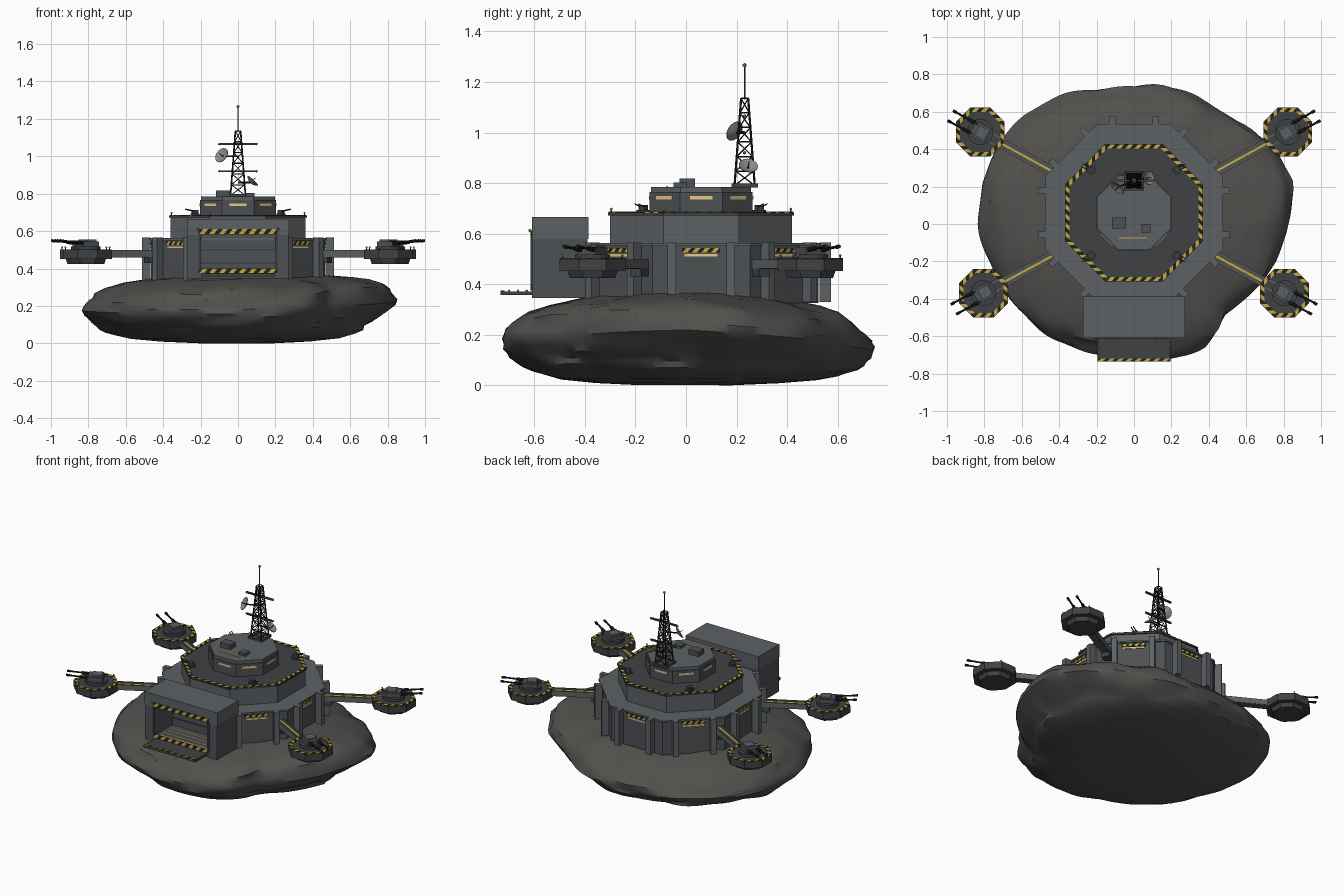
import bpy, bmesh, math
from mathutils import Vector as V, Matrix as M, noise

if "Cube" in bpy.data.objects:
    bpy.data.objects.remove(bpy.data.objects["Cube"])

def mat(name, c):
    m = bpy.data.materials.new(name)
    m.diffuse_color = (*c, 1)
    m.use_nodes = True
    m.node_tree.nodes["Principled BSDF"].inputs["Base Color"].default_value = m.diffuse_color
    return m
WALL = mat("wall", (.075, .082, .09))
LIGHT = mat("light_plate", (.11, .12, .128))
DARK = mat("dark_metal", (.05, .053, .057))
BLACK = mat("black", (.015, .015, .016))
YEL = mat("yellow", (.55, .4, .05))
GLOW = mat("window", (.8, .58, .25))
ROCK = mat("rock", (.085, .08, .074))
DISH = mat("dish", (.25, .25, .25))

parts = {}
def part(name, m):
    """Fetch or start the mesh of a named part."""
    return parts.setdefault(name, (bmesh.new(), m))[0]

def box(bm, c, size, ang=0):
    bmesh.ops.create_cube(bm, size=1, matrix=M.Translation(c) @ M.Rotation(ang, 4, 'Z') @ M.Diagonal((*size, 1)))

def octa(bm, c, ap, z0, z1, ap2=None):
    k = 1 / math.cos(math.pi / 8)
    bmesh.ops.create_cone(bm, cap_ends=True, segments=8, radius1=ap * k, radius2=(ap2 or ap) * k, depth=z1 - z0,
                          matrix=M.Translation((c[0], c[1], (z0 + z1) / 2)) @ M.Rotation(math.pi / 8, 4, 'Z'))

def tube(bm, a, b, r, n=6, r2=None):
    a, b = V(a), V(b)
    d = b - a
    bmesh.ops.create_cone(bm, cap_ends=True, segments=n, radius1=r, radius2=r2 or r, depth=d.length,
                          matrix=M.Translation((a + b) / 2) @ d.to_track_quat('Z', 'Y').to_matrix().to_4x4())

def ball(bm, c, r):
    bmesh.ops.create_icosphere(bm, subdivisions=1, radius=r, matrix=M.Translation(c))

def slab(bm, pts, off):
    lo = [bm.verts.new(p) for p in pts]
    hi = [bm.verts.new(p + off) for p in pts]
    bm.faces.new(lo[::-1])
    bm.faces.new(hi)
    for i in range(4):
        bm.faces.new((lo[i], lo[i - 3], hi[i - 3], hi[i]))

def stripes(name, p, q, w, nrm, pitch=.05):
    """Black strip carrying slanted yellow bars."""
    p, q, nrm = V(p), V(q), V(nrm)
    L = (q - p).length
    d = (q - p) / L
    s = nrm.cross(d) * w / 2
    slab(part(name + "_backing", BLACK), [p - s, q - s, q + s, p + s], nrm * .003)
    n = max(2, round(L / pitch))
    st = L / n
    for k in range(n):
        a, b, t = p + d * st * (k + .05), p + d * st * (k + .55), d * st * .4
        slab(part(name + "_bars", YEL), [a - s, b - s, b + s + t, a + s + t], nrm * .0045)

def stripe_ring(name, c, ap, w, z):
    r = (ap - w / 2) / math.cos(math.pi / 8)
    pt = [V((c[0] + r * math.cos(a), c[1] + r * math.sin(a), z)) for a in [math.pi / 8 + k * math.pi / 4 for k in range(8)]]
    for k in range(8):
        stripes(name, pt[k - 1], pt[k], w, (0, 0, 1))
        if k % 2:
            tube(part(name + "_posts", DARK), pt[k], pt[k] + V((0, 0, .012)), .003)
            ball(part(name + "_beacons", YEL), pt[k] + V((0, 0, .015)), .006)

# asteroid: measured outline lofted through a flattened profile, undercut and roughened with layered noise
radii = [.82, .86, .84, .78, .765, .75, .74, .745, .79, .825, .835, .845, .82, .79, .775, .755, .73, .715,
         .715, .745, .75, .70, .735, .785]
prof = [(.3, .366), (.5, .362), (.63, .348), (.75, .33), (.86, .306), (.92, .285), (.96, .26), (.985, .235), (1, .205),
        (1, .18), (.99, .155), (.97, .125), (.945, .105), (.91, .085), (.86, .065), (.8, .05), (.7, .03), (.5, .015), (.25, .006)]
bm = part("asteroid", ROCK)
N, rings = 120, []
for s, z in prof:
    ring = []
    for i in range(N):
        f = i * 24 / N
        k, f = int(f), f % 1
        r = radii[k] * (1 - f) + radii[(k + 1) % 24] * f
        a = 2 * math.pi * i / N
        x, y = math.cos(a), math.sin(a)
        e = noise.noise(V((x * 2, y * 2, z * 14))) * .05 + noise.noise(V((x * 3.5, y * 3.5, z * 45))) * .05
        under = max(0, min(1, (.19 - z) / .1))
        cut = .08 * max(0, -math.sin(2 * a)) + .05 * max(0, math.sin(2 * a)) + .08 * max(0, x) ** 3
        if y < 0 and x > 0:
            cut *= .6
        r *= s * (1 + e * s * s * (.5 if .15 < z < .25 else 1)) * (1 - cut * under)
        low = min(1, z / .2) * s * s
        dz = noise.noise(V((x * r * 5, y * r * 5, 3))) * .02 * s * (z > .25)
        ring.append(bm.verts.new((x * r, y * r, z + dz + low * (.05 * max(x, 0) - .055 * max(y, 0) - .02 * max(-y, 0)))))
    rings.append(ring)
for A, B in zip(rings, rings[1:]):
    for i in range(N):
        bm.faces.new((A[i - 1], B[i - 1], B[i], A[i]))
bm.faces.new(rings[0])
bm.faces.new(rings[-1][::-1])

# octagonal fortress tiers
C = (0, .06)
octa(part("lower_tier", WALL), C, .465, .325, .55)
octa(part("lower_ledge", LIGHT), C, .475, .55, .562)
octa(part("middle_tier", LIGHT), C, .36, .56, .675)
octa(part("middle_deck", DARK), C, .368, .672, .682)
octa(part("upper_tier", WALL), C, .204, .68, .765)
octa(part("upper_roof", LIGHT), C, .198, .765, .785)
stripe_ring("deck_hazard", C, .366, .022, .682)

# pillars, windows and warning strips on each face
for k in range(8):
    a = k * math.pi / 4
    d, t = V((math.cos(a), math.sin(a), 0)), V((-math.sin(a), math.cos(a), 0))
    o = V((*C, 0))
    box(part("upper_windows", GLOW), o + d * .204 + V((0, 0, .742)), (.006, .09, .013), a)
    if k == 6:
        continue
    for sg in (-1, 1):
        box(part("wall_pillars", LIGHT), o + d * .491 + t * sg * .117 + V((0, 0, .447)), (.046, .034, .235), a)
    box(part("lower_windows", GLOW), o + d * .466 + V((0, 0, .514)), (.006, .13, .009), a)
    p = o + d * .465 + V((0, 0, .535))
    stripes("wall_hazard", p - t * .075, p + t * .075, .018, d, .035)

# hangar with open front bay
bm = part("hangar_shell", WALL)
for sg in (-1, 1):
    box(bm, (sg * .2375, -.5, .4625), (.065, .22, .235))
box(bm, (0, -.5, .365), (.42, .22, .035))
box(bm, (0, -.4, .48), (.42, .02, .2))
box(part("hangar_roof", LIGHT), (0, -.4975, .6225), (.545, .225, .087))
stripes("hangar_hazard", (-.21, -.61, .597), (.21, -.61, .597), .026, (0, -1, 0))
stripes("hangar_hazard", (-.21, -.61, .388), (.21, -.61, .388), .026, (0, -1, 0))
for sg in (-1, 1):
    box(part("hangar_frame", DARK), (sg * .207, -.611, .49), (.014, .008, .19))
    ball(part("hangar_lamps", YEL), (sg * .215, -.618, .612), .007)
for y in (-.58, -.54, -.5, -.46):
    box(part("bay_floor_lines", GLOW), (0, y, .384), (.36, .006, .003))
for z in (.43, .5):
    box(part("bay_wall_lines", DARK), (0, -.411, z), (.4, .006, .01))
box(part("landing_pad", DARK), (0, -.672, .364), (.39, .125, .014))
stripes("pad_hazard", (-.195, -.726, .371), (.195, -.726, .371), .016, (0, 0, 1))
for x in (-.188, .188):
    for y in (-.7, -.665, -.63):
        ball(part("pad_lamps", YEL), (x, y, .374), .005)

# four arms with gun platforms
for sx in (-1, 1):
    for px, py, ax, ay in ((.822, .492, .38, .25), (.805, -.37, .38, -.14)):
        P, A = V((sx * px, py, 0)), V((sx * ax, ay, 0))
        d = (P - A).normalized()
        t, ang = V((-d.y, d.x, 0)), math.atan2(d.y, d.x)
        L, mid = (P - A).length, (P + A) / 2
        box(part("arm_beams", WALL), mid + V((0, 0, .475)), (L, .044, .03), ang)
        box(part("arm_lines", YEL), mid + V((0, 0, .491)), (L * .98, .012, .004), ang)
        for sg in (-1, 1):
            box(part("arm_rails", LIGHT), mid + t * sg * .023 + V((0, 0, .48)), (L, .007, .036), ang)
        box(part("arm_brackets", DARK), A + d * .08 + V((0, 0, .45)), (.09, .05, .04), ang)
        octa(part("platform_bases", DARK), P, .09, .425, .455, .1)
        octa(part("platform_decks", DARK), P, .13, .452, .498)
        stripe_ring("platform_hazard", P, .129, .022, .498)
        tube(part("turret_rings", DARK), P + V((0, 0, .497)), P + V((0, 0, .517)), .07, 16)
        box(part("turret_bodies", WALL), P + V((0, 0, .53)), (.095, .085, .03), ang)
        box(part("turret_tops", LIGHT), P - d * .01 + V((0, 0, .549)), (.06, .06, .012), ang)
        for sg in (-1, 1):
            s = P + t * sg * .03 + V((0, 0, .533))
            tube(part("turret_barrels", BLACK), s, s + d * .18 + V((0, 0, .016)), .0055, 8)
            tube(part("turret_barrels", BLACK), s + d * .03 + V((0, 0, .003)), s + d * .09 + V((0, 0, .008)), .01, 8)
            tube(part("turret_barrels", BLACK), s + d * .16 + V((0, 0, .014)), s + d * .182 + V((0, 0, .016)), .008, 8)

# small deck guns
for sx in (-1, 1):
    for sy in (-1, 1):
        p, d = V((sx * .23, .06 + sy * .23, .68)), V((sx, sy * .5, .25)).normalized()
        bm = part("deck_guns", DARK)
        tube(bm, p, p + V((0, 0, .014)), .026, 10)
        box(bm, p + V((0, 0, .023)), (.028, .028, .02), math.atan2(d.y, d.x))
        for o in (-.008, .008):
            s = p + V((-d.y * o, d.x * o, .025))
            tube(bm, s, s + d * .055, .003)

# rooftop units
box(part("roof_units", WALL), (-.08, .005, .8), (.075, .06, .035))
box(part("roof_units", WALL), (.063, -.024, .793), (.048, .05, .02))
box(part("roof_line", YEL), (-.005, -.075, .786), (.15, .006, .004))

# lattice mast with cross arms, dishes and antenna
Y, bm = .232, part("mast", BLACK)
box(part("mast_base", DARK), (0, Y, .79), (.105, .105, .016))
def corner(k, i):
    f = i / 6
    w = .04 * (1 - f) + .014 * f
    return V(((-w, w, w, -w)[k % 4], Y + (-w, -w, w, w)[k % 4], .79 + .345 * f))
for k in range(4):
    tube(bm, corner(k, 0), corner(k, 6), .0045)
    for i in range(6):
        tube(bm, corner(k, i), corner(k + 1, i + 1), .0025, 4)
        tube(bm, corner(k + 1, i), corner(k, i + 1), .0025, 4)
        tube(bm, corner(k, i + 1), corner(k + 1, i + 1), .003, 4)
tube(part("antenna", DARK), (0, Y, 1.13), (0, Y, 1.26), .003)
ball(part("antenna_lamp", YEL), (0, Y, 1.266), .009)
for z in (.92, 1.065):
    box(part("cross_arms", DARK), (0, Y, z), (.2, .012, .01))
    for x in (-.1, .1):
        ball(part("cross_arm_lamps", YEL), (x, Y, z), .007)
for c, n, r in (((-.08, .2, 1.0), (-.6, -.65, .45), .042), ((.07, .245, .86), (.7, .15, .75), .038)):
    c, n = V(c), V(n).normalized()
    tube(bm, (0, Y, c.z), c, .005)
    tube(bm, c, c + n * .035, .002)
    R = M.Translation(c) @ n.to_track_quat('Z', 'Y').to_matrix().to_4x4()
    bd = part("dishes", DISH)
    rows = [[bd.verts.new(R @ V((r * f * math.cos(a), r * f * math.sin(a), .014 * f * f - b)))
             for a in [j * math.pi / 10 for j in range(20)]]
            for f, b in ((.1, 0), (.5, 0), (1, 0), (1, .003), (.5, .004), (.1, .004))]
    for i in range(6):
        for j in range(20):
            bd.faces.new((rows[i - 1][j - 1], rows[i - 1][j], rows[i][j], rows[i][j - 1]))

# turn every part into an object
for name, (bm, m) in parts.items():
    bmesh.ops.recalc_face_normals(bm, faces=bm.faces)
    if name == "asteroid":
        lowest = min(v.co.z for v in bm.verts)
        bmesh.ops.translate(bm, verts=bm.verts, vec=(0, 0, -lowest))
    me = bpy.data.meshes.new(name)
    bm.to_mesh(me)
    me.materials.append(m)
    ob = bpy.data.objects.new(name, me)
    bpy.context.collection.objects.link(ob)
    if name in ("asteroid", "dishes", "turret_barrels", "turret_rings"):
        bpy.context.view_layer.objects.active = ob
        ob.select_set(True)
        bpy.ops.object.shade_smooth_by_angle(angle=math.radians(40))
        ob.select_set(False)
